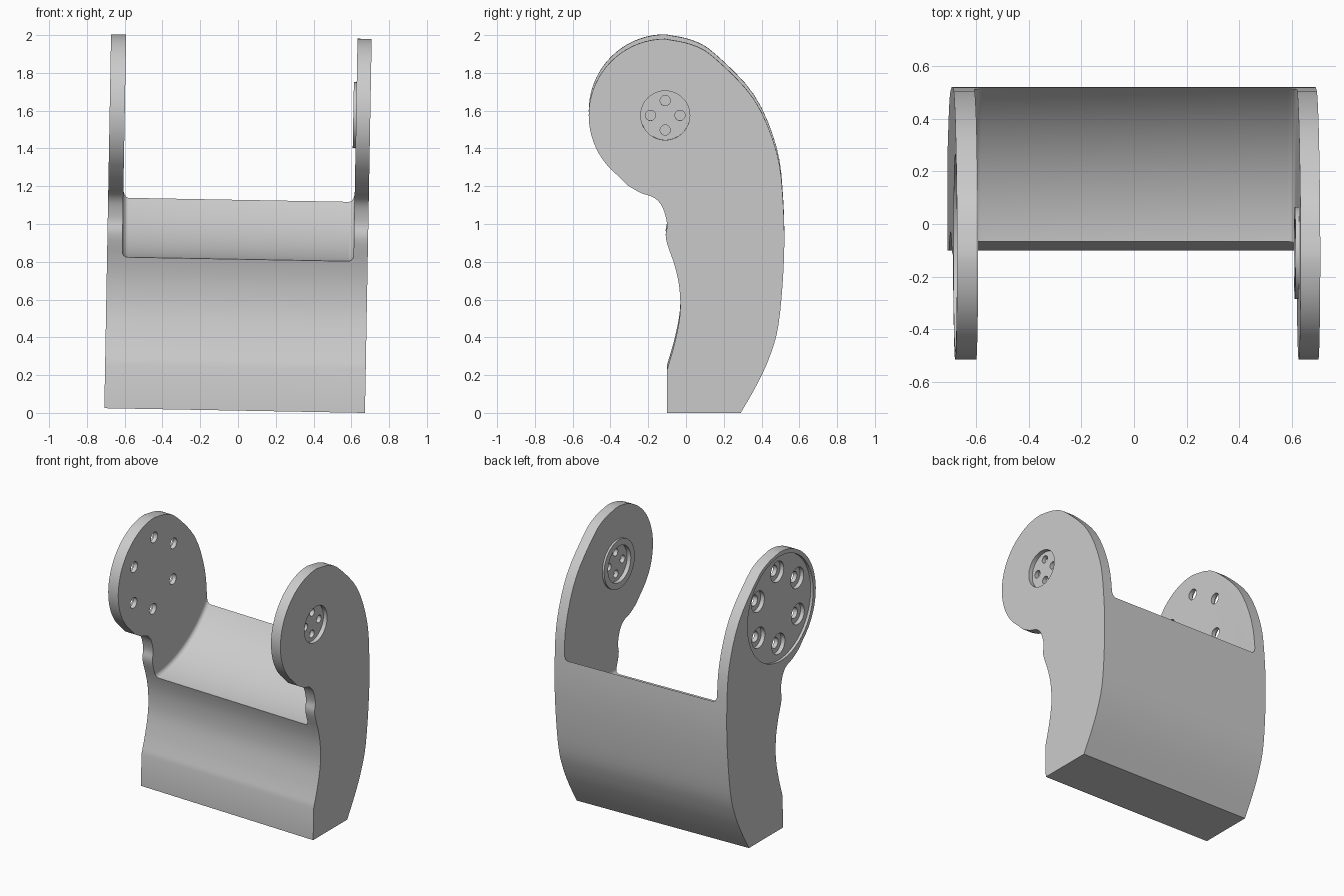
import bpy, bmesh, math
from mathutils import Matrix, Vector

if "Cube" in bpy.data.objects:
    bpy.data.objects.remove(bpy.data.objects["Cube"], do_unlink=True)

HALF = 0.69                  # half of the bracket's width
IN_L, IN_R = -0.61, 0.615    # inner faces of the two cheeks
PY, PZ = -0.11, 1.575        # pivot axis
HEAD = 0.405                 # radius of the cheek heads
TILT = 0.018

grey = bpy.data.materials.new("plain_grey")
grey.use_nodes = True
grey.diffuse_color = (0.6, 0.6, 0.6, 1)
grey.node_tree.nodes["Principled BSDF"].inputs["Base Color"].default_value = grey.diffuse_color


def add_object(name, bm):
    bmesh.ops.recalc_face_normals(bm, faces=bm.faces)
    mesh = bpy.data.meshes.new(name)
    bm.to_mesh(mesh)
    bm.free()
    mesh.materials.append(grey)
    obj = bpy.data.objects.new(name, mesh)
    bpy.context.collection.objects.link(obj)
    return obj


def disc(name, x0, x1, radius, y=PY, z=PZ, sides=48, fillet=0):
    """Cylinder along x, with optionally rounded rims."""
    bm = bmesh.new()
    bmesh.ops.create_cone(bm, cap_ends=True, segments=sides, radius1=radius,
                          radius2=radius, depth=x1 - x0)
    if fillet:
        rims = [e for e in bm.edges if abs(e.verts[0].co.z - e.verts[1].co.z) < 0.001]
        bmesh.ops.bevel(bm, geom=rims, offset=fillet, segments=6, profile=0.5, affect='EDGES')
    place = Matrix.Translation(((x0 + x1) / 2, y, z)) @ Matrix.Rotation(math.pi / 2, 4, 'Y')
    bm.transform(place)
    return add_object(name, bm)


def combine(body, tool, operation='DIFFERENCE'):
    mod = body.modifiers.new("cut", 'BOOLEAN')
    mod.operation, mod.solver, mod.object = operation, 'EXACT', tool
    bpy.context.view_layer.objects.active = body
    bpy.ops.object.modifier_apply(modifier=mod.name)
    bpy.data.objects.remove(tool, do_unlink=True)


def spline(points, steps=4):
    """Smooth curve through the points, without the last one."""
    p = [Vector(q) for q in points]
    p = [2 * p[0] - p[1]] + p + [2 * p[-1] - p[-2]]
    out = []
    for a, b, c, d in zip(p, p[1:], p[2:], p[3:]):
        for i in range(steps):
            t = i / steps
            out.append(0.5 * (2 * b + (c - a) * t + (2 * a - 5 * b + 4 * c - d) * t * t
                              + (3 * b - a - 3 * c + d) * t ** 3))
    return out


# Side profile: back curve, round head, neck, front hollow
back = [(0.29, 0), (0.37, 0.14), (0.44, 0.29), (0.49, 0.47), (0.518, 0.8), (0.515, 1.1),
        (0.48, 1.38), (0.36, 1.66), (0.15, 1.88), (0.03, 1.95), (PY, PZ + HEAD)]
head = [Vector((PY + HEAD * math.cos(a), PZ + HEAD * math.sin(a)))
        for a in (math.radians(90 + 5 * i) for i in range(29))]
neck = [(-0.31, 1.205), (-0.24, 1.165), (-0.17, 1.14), (-0.125, 1.09), (-0.1, 1.0),
        (-0.106, 0.92), (-0.06, 0.78), (-0.035, 0.66), (-0.032, 0.52), (-0.06, 0.37), (-0.1, 0.23)]
profile = spline(back) + head + spline(neck) + [Vector(neck[-1]), Vector((-0.1, 0))]

bm = bmesh.new()
face = bm.faces.new([bm.verts.new((-HALF, p.x, p.y)) for p in profile])
ext = bmesh.ops.extrude_face_region(bm, geom=[face])
bmesh.ops.translate(bm, vec=(2 * HALF, 0, 0),
                    verts=[v for v in ext["geom"] if isinstance(v, bmesh.types.BMVert)])
bracket = add_object("bracket", bm)

# Cylindrical clearance between the cheeks, with filleted corners
combine(bracket, disc("clearance", IN_L, IN_R, 0.775, sides=160, fillet=0.03))

# Right-hand hub: inner boss, a recess on both sides, four holes
combine(bracket, disc("boss", IN_R - 0.015, IN_R + 0.02, 0.175), 'UNION')
combine(bracket, disc("inner_recess", IN_R - 0.1, IN_R + 0.015, 0.13))
combine(bracket, disc("outer_recess", HALF - 0.03, HALF + 0.1, 0.13))
for i in range(4):
    a = i * math.pi / 2
    combine(bracket, disc("hub_hole", 0.5, 0.8, 0.027, PY + 0.078 * math.cos(a),
                          PZ + 0.078 * math.sin(a), 24))

# Opposite cheek: wide shallow recess, six counterbored holes
combine(bracket, disc("wide_recess", -HALF - 0.1, -HALF + 0.02, 0.375, sides=72))
for i in range(6):
    a = math.pi / 2 + i * math.pi / 3
    y, z = PY + 0.26 * math.cos(a), PZ + 0.26 * math.sin(a)
    combine(bracket, disc("counterbore", -HALF - 0.1, -HALF + 0.05, 0.074, y, z, 32))
    combine(bracket, disc("bolt_hole", -0.8, -0.5, 0.038, y, z, 24))

# Slight sideways lean, resting on the ground
bracket.data.transform(Matrix.Rotation(TILT, 4, 'Y'))
xs = [v.co.x for v in bracket.data.vertices]
low = min(v.co.z for v in bracket.data.vertices)
bracket.data.transform(Matrix.Translation((-(min(xs) + max(xs)) / 2, 0, -low)))

bpy.ops.object.select_all(action='DESELECT')
bracket.select_set(True)
bpy.context.view_layer.objects.active = bracket
bpy.ops.object.shade_smooth_by_angle(angle=math.radians(30))
